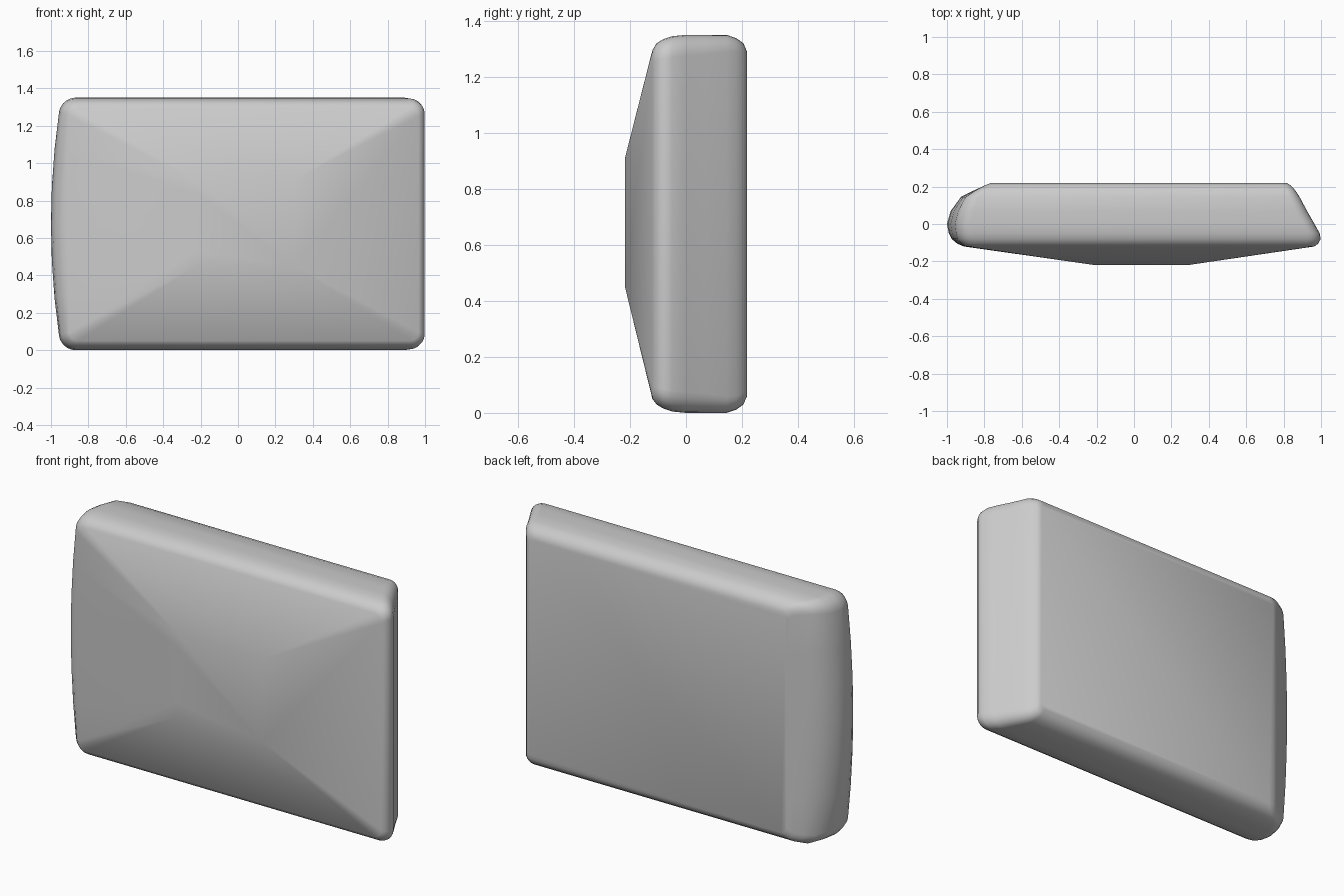
import bpy, bmesh, math

if "Cube" in bpy.data.objects:
    bpy.data.objects.remove(bpy.data.objects["Cube"])

CX_STEPS = 5      # segments per rounded corner
SIDE_STEPS = 6    # extra points along the bowed left side


def ring(y, x0, x1, z0, z1, r, bow):
    """Rounded rectangle in the XZ plane; the left edge bows outward."""
    pts = []
    corners = [(x1 - r, z0 + r, -90), (x1 - r, z1 - r, 0),
               (x0 + r, z1 - r, 90), (x0 + r, z0 + r, 180)]
    for k, (cx, cz, start) in enumerate(corners):
        for i in range(CX_STEPS + 1):
            a = math.radians(start + 90 * i / CX_STEPS)
            pts.append((cx + r * math.cos(a), cz + r * math.sin(a)))
        if k == 2:
            for i in range(1, SIDE_STEPS):
                pts.append((x0, (z1 - r) + (z0 - z1 + 2 * r) * i / SIDE_STEPS))
    mid, half, cx = (z0 + z1) / 2, (z1 - z0) / 2, (x0 + x1) / 2
    out = []
    for x, z in pts:
        if x < cx:
            x += bow * ((z - mid) / half) ** 2
        out.append((x, y, z))
    return out


# Sections from the raised front plateau to the flat back
sections = [
    (-0.218, -0.22, 0.30, 0.45, 0.91, 0.0, 0.0),
    (-0.120, -0.91, 0.965, 0.05, 1.295, 0.045, 0.01),
    (-0.105, -0.945, 0.985, 0.03, 1.32, 0.06, 0.03),
    (-0.080, -0.975, 0.998, 0.015, 1.335, 0.07, 0.04),
    (-0.050, -0.99, 0.993, 0.005, 1.345, 0.075, 0.05),
    (0.000, -1.00, 0.965, 0.00, 1.35, 0.075, 0.055),
    (0.070, -0.98, 0.925, 0.00, 1.35, 0.07, 0.05),
    (0.145, -0.925, 0.885, 0.00, 1.35, 0.06, 0.03),
    (0.180, -0.855, 0.862, 0.012, 1.338, 0.05, 0.01),
    (0.205, -0.80, 0.84, 0.03, 1.32, 0.04, 0.0),
    (0.218, -0.77, 0.82, 0.06, 1.29, 0.03, 0.0),
]

# Body lofted through the sections, closed at the front and the back
bm = bmesh.new()
loops = [[bm.verts.new(p) for p in ring(*s)] for s in sections]
for a, b in zip(loops, loops[1:]):
    n = len(a)
    for i in range(n):
        j = (i + 1) % n
        bm.faces.new((a[i], a[j], b[j], b[i]))
bm.faces.new(loops[0])
bm.faces.new(loops[-1])
bmesh.ops.remove_doubles(bm, verts=bm.verts, dist=0.0001)
bmesh.ops.recalc_face_normals(bm, faces=bm.faces)

mesh = bpy.data.meshes.new("cushion_body")
bm.to_mesh(mesh)
bm.free()
body = bpy.data.objects.new("cushion_body", mesh)
bpy.context.collection.objects.link(body)
bpy.context.view_layer.objects.active = body
body.select_set(True)
bpy.ops.object.shade_smooth_by_angle(angle=math.radians(60))
